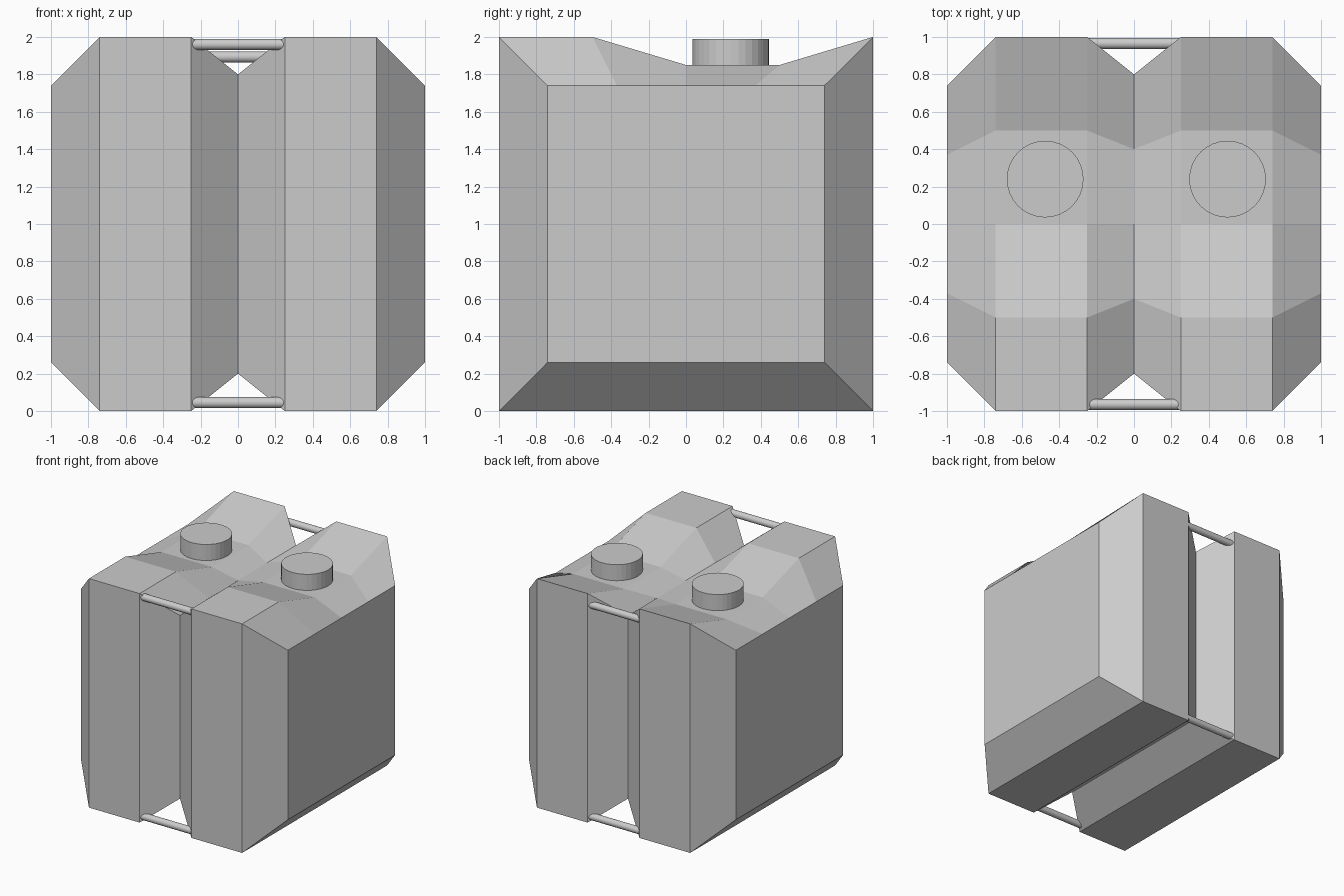
import bpy, bmesh
from math import pi

cube = bpy.data.objects.get("Cube")
if cube:
    bpy.data.objects.remove(cube, do_unlink=True)

grey = bpy.data.materials.new("light_grey")
grey.use_nodes = True
grey.diffuse_color = (0.6, 0.6, 0.6, 1)
grey.node_tree.nodes["Principled BSDF"].inputs["Base Color"].default_value = grey.diffuse_color


def ring(x, s):
    """Square section of half size s, with the dipped top edge."""
    top, dip = 1 + s, min(1.85, 1 + s)
    return [(x, y, z) for y, z in (
        (-s, 1 - s), (s, 1 - s), (s, top), (s / 2, dip),
        (0, dip), (-s / 2, top), (-s, top))]


# Twin tank body: lofted sections with chamfered sides and a central groove
half = [(0.25, 1.0), (0.74, 1.0), (1.0, 0.74)]
stations = [(-x, s) for x, s in reversed(half)] + [(0, 0.8)] + half
bm = bmesh.new()
rings = [[bm.verts.new(p) for p in ring(x, s)] for x, s in stations]
for a, b in zip(rings, rings[1:]):
    for i in range(len(a)):
        j = (i + 1) % len(a)
        bm.faces.new((a[i], a[j], b[j], b[i]))
bm.faces.new(rings[0])
bm.faces.new(rings[-1])
bmesh.ops.recalc_face_normals(bm, faces=bm.faces)
mesh = bpy.data.meshes.new("tank_body")
bm.to_mesh(mesh)
bm.free()
mesh.materials.append(grey)
body = bpy.data.objects.new("tank_body", mesh)
bpy.context.collection.objects.link(body)


def cylinder(name, radius, depth, location, rotation=(0, 0, 0), sides=32):
    bpy.ops.mesh.primitive_cylinder_add(
        vertices=sides, radius=radius, depth=depth,
        location=location, rotation=rotation)
    obj = bpy.context.object
    obj.name = name
    obj.data.materials.append(grey)
    return obj


# Filler caps
for name, x in (("right_cap", -0.475), ("left_cap", 0.5)):
    cylinder(name, 0.205, 0.24, (x, 0.24, 1.87))

# Carrying bars bridging the groove
for name, y, z in (("front_top_bar", -0.965, 1.96),
                   ("front_bottom_bar", -0.965, 0.045),
                   ("back_top_bar", 0.965, 1.893),
                   ("back_bottom_bar", 0.965, 0.045)):
    cylinder(name, 0.03, 0.6, (0, y, z), (0, pi / 2, 0))
    bpy.ops.object.shade_smooth_by_angle()
